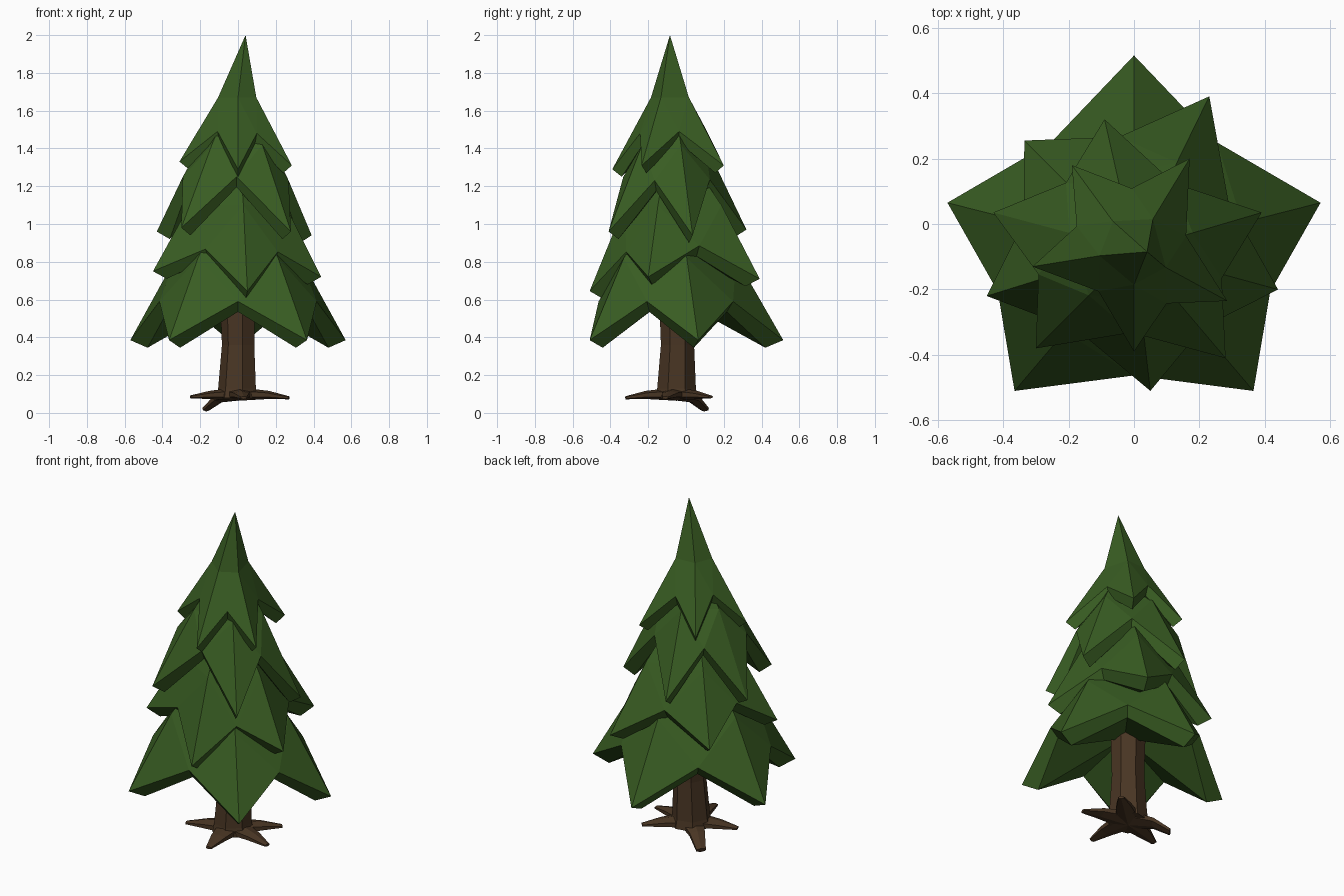
import bpy, bmesh, math
from mathutils import Vector

cube = bpy.data.objects.get("Cube")
if cube:
    bpy.data.objects.remove(cube, do_unlink=True)


def make_material(name, color):
    mat = bpy.data.materials.new(name)
    mat.use_nodes = True
    mat.diffuse_color = (*color, 1)
    mat.node_tree.nodes["Principled BSDF"].inputs["Base Color"].default_value = (*color, 1)
    return mat


needle_green = make_material("needle green", (0.04, 0.108, 0.016))
bark_brown = make_material("bark brown", (0.066, 0.036, 0.017))


def finish(name, bm, material):
    bmesh.ops.recalc_face_normals(bm, faces=bm.faces)
    mesh = bpy.data.meshes.new(name)
    bm.to_mesh(mesh)
    bm.free()
    mesh.materials.append(material)
    obj = bpy.data.objects.new(name, mesh)
    bpy.context.collection.objects.link(obj)
    return obj


def branch_tier(name, tips, notch, rise, shoulder, shoulder_z, apex):
    """Star-shaped skirt: tips, raised notches, a shoulder ring, an apex and a thick rim."""
    bm = bmesh.new()
    axis = Vector((0, -0.08, 0))

    def scaled(p, factor, z):
        q = axis + (p - axis) * factor
        return Vector((q.x, q.y, z))

    tips = [Vector(t) for t in tips]
    n = len(tips)
    mids = [(tips[i] + tips[(i + 1) % n]) / 2 for i in range(n)]
    valleys = [scaled(m, notch, m.z + rise) for m in mids]
    rings = [tips, valleys,
             [scaled(t, shoulder, shoulder_z) for t in tips],
             [scaled(t, 0.84, t.z - 0.04) for t in tips],
             [scaled(v, 0.9, v.z - 0.055) for v in valleys]]
    tip, val, mid, tip_low, val_low = [[bm.verts.new(p) for p in r] for r in rings]
    top = bm.verts.new(apex)
    core = bm.verts.new(scaled(axis, 0, valleys[0].z + 0.03))
    for i in range(n):
        j = (i + 1) % n
        for face in ((tip[i], val[i], mid[i]), (val[i], tip[j], mid[j]),
                     (val[i], mid[j], mid[i]), (mid[i], mid[j], top),
                     (tip[i], tip_low[i], val_low[i], val[i]),
                     (val[i], val_low[i], tip_low[j], tip[j]),
                     (tip_low[i], core, val_low[i]), (val_low[i], core, tip_low[j])):
            bm.faces.new(face)
    return finish(name, bm, needle_green)


# Four tiers of branches, bottom to top
branch_tier("bottom_branches",
            [(0, 0.515, 0.385), (-0.57, 0.065, 0.385), (-0.365, -0.51, 0.385),
             (0.365, -0.51, 0.385), (0.57, 0.065, 0.385)],
            0.89, 0.205, 0.58, 0.82, (0, -0.08, 1.25))
branch_tier("lower_branches",
            [(0.05, -0.51, 0.645), (0.44, -0.2, 0.72), (0.23, 0.39, 0.71),
             (-0.335, 0.255, 0.72), (-0.45, -0.22, 0.75)],
            0.86, 0.17, 0.57, 1.1, (0, -0.08, 1.5))
branch_tier("upper_branches",
            [(0.28, -0.41, 0.96), (0.39, 0.035, 0.94), (-0.09, 0.32, 0.97),
             (-0.43, 0.035, 0.96), (-0.3, -0.38, 0.98)],
            0.8, 0.28, 0.46, 1.42, (0, -0.08, 1.75))
branch_tier("crown_branches",
            [(0, -0.39, 1.29), (0.285, -0.235, 1.31), (0.17, 0.2, 1.31),
             (-0.19, 0.18, 1.32), (-0.31, -0.13, 1.33)],
            0.7, 0.18, 0.34, 1.67, (0.04, -0.085, 2))


def loft(name, path, radii, sides, flat=1.0):
    """Faceted tube along a path; flat squashes it vertically."""
    bm = bmesh.new()
    path = [Vector(p) for p in path]
    side = (path[-1] - path[0]).cross(Vector((0, 0, 1)))
    side = side.normalized() if side.length > 0.06 else Vector((1, 0, 0))
    up = side.cross(path[-1] - path[0]).normalized() * flat
    rings = []
    for p, r in zip(path, radii):
        angles = [math.tau * (k + 0.5) / sides for k in range(sides)]
        rings.append([bm.verts.new(p + (side * math.cos(a) + up * math.sin(a)) * r)
                      for a in angles])
    for low, high in zip(rings, rings[1:]):
        for k in range(sides):
            m = (k + 1) % sides
            bm.faces.new((low[k], low[m], high[m], high[k]))
    bm.faces.new(rings[0])
    bm.faces.new(rings[-1])
    return finish(name, bm, bark_brown)


# Trunk with a slight waist
loft("trunk", [(0, -0.05, 0.08), (0, -0.05, 0.13), (0.005, -0.045, 0.36), (0, -0.05, 0.75)],
     [0.115, 0.105, 0.09, 0.1], 7)

# Spreading roots, one of them reaching down to the ground
root_tips = [(0.03, -0.32, 0.08), (0.27, -0.11, 0.08), (0.2, 0.13, 0.085),
             (-0.17, 0.1, 0.02), (-0.25, -0.13, 0.085)]
for number, tip in enumerate(root_tips, 1):
    tip = Vector(tip)
    reaches_ground = tip.z < 0.05
    base = Vector((0, -0.05, 0.1))
    knee = base.lerp(tip, 0.6)
    knee.z = 0.075 if reaches_ground else 0.095
    end_radius = 0.03 if reaches_ground else 0.018
    loft(f"root_{number}", [base, knee, tip], [0.08, 0.048, end_radius], 6, 0.45)
